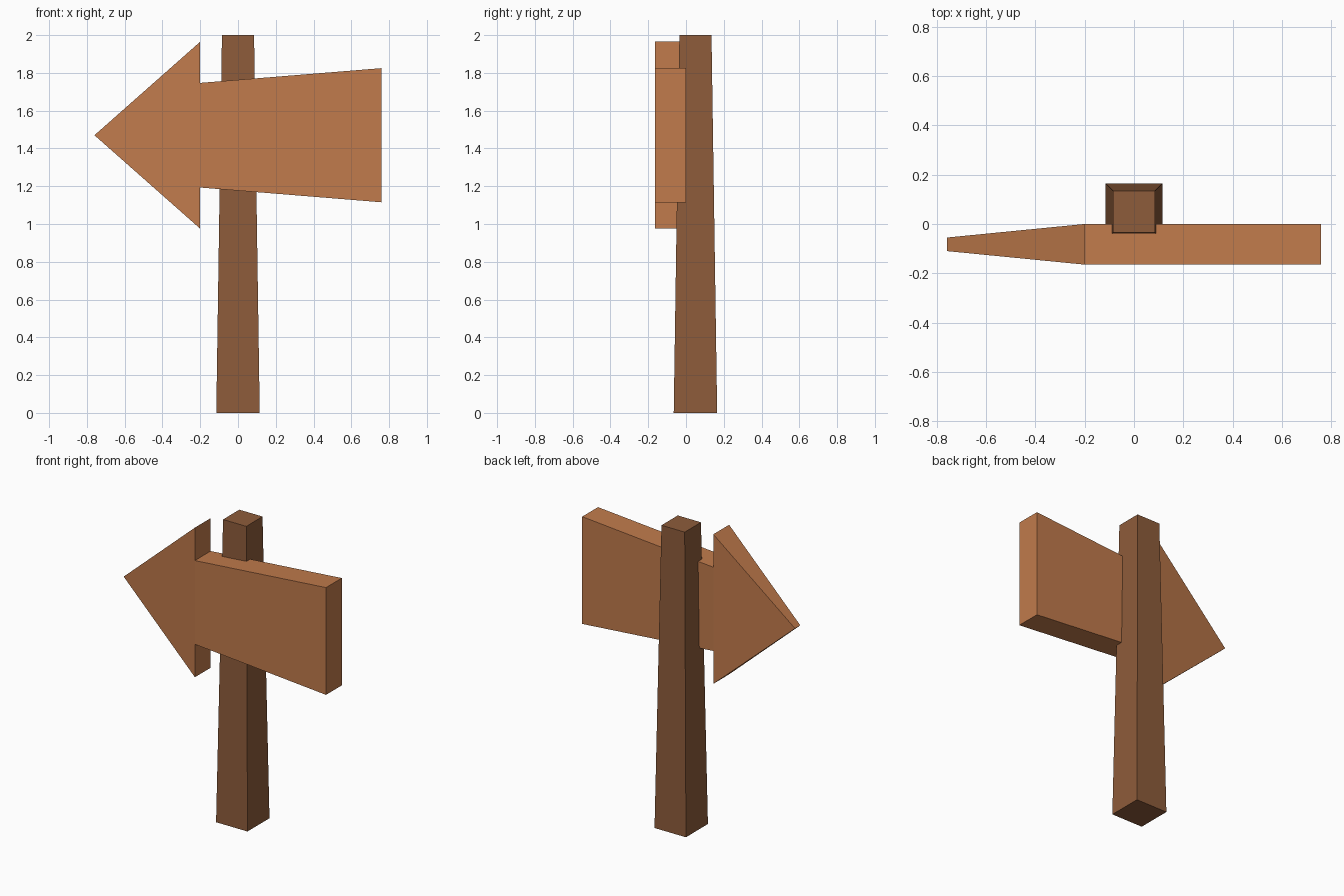
import bpy, bmesh

if "Cube" in bpy.data.objects:
    bpy.data.objects.remove(bpy.data.objects["Cube"])


def material(name, color):
    m = bpy.data.materials.new(name)
    m.diffuse_color = (*color, 1)
    m.use_nodes = True
    m.node_tree.nodes["Principled BSDF"].inputs["Base Color"].default_value = m.diffuse_color
    return m


def finish(bm, name, mat):
    bmesh.ops.recalc_face_normals(bm, faces=bm.faces)
    mesh = bpy.data.meshes.new(name)
    bm.to_mesh(mesh)
    bm.free()
    mesh.materials.append(mat)
    ob = bpy.data.objects.new(name, mesh)
    bpy.context.collection.objects.link(ob)
    return ob


# Tapered square post
bm = bmesh.new()
bmesh.ops.create_cube(bm, size=2)
for v in bm.verts:
    half = 0.085 if v.co.z > 0 else 0.115
    v.co = (v.co.x * half, v.co.y * half + 0.05, v.co.z + 1)
finish(bm, "post", material("dark_wood", (0.27, 0.107, 0.043)))

# Arrow board: outline in x, z; the tip is thinner than the rest
outline = [(-0.76, 1.47), (-0.2, 0.975), (-0.2, 1.193), (0.76, 1.115),
           (0.76, 1.825), (-0.2, 1.747), (-0.2, 1.965)]
bm = bmesh.new()
sides = []
for s in (-1, 1):
    ring = [bm.verts.new((x, -0.0825 + s * (0.0275 if x < -0.5 else 0.0825), z))
            for x, z in outline]
    # Sloped head face and flat body face
    bm.faces.new([ring[i] for i in (0, 1, 2, 5, 6)])
    bm.faces.new(ring[2:6])
    sides.append(ring)
front, back = sides
n = len(outline)
for i in range(n):
    j = (i + 1) % n
    bm.faces.new((front[i], front[j], back[j], back[i]))
finish(bm, "arrow_board", material("light_wood", (0.533, 0.197, 0.072)))
